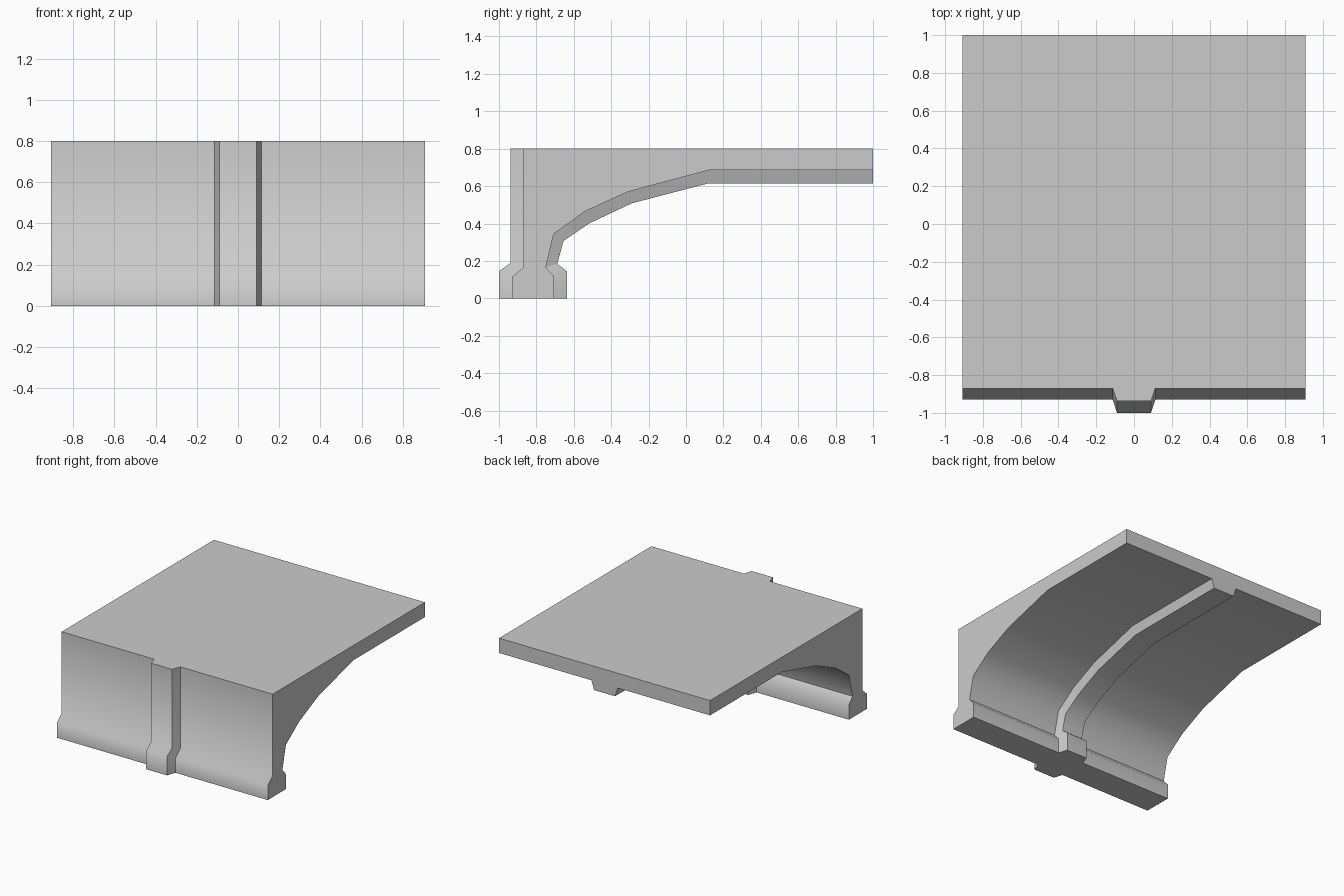
import bpy
import bmesh
import math

cube = bpy.data.objects.get("Cube")
if cube:
    bpy.data.objects.remove(cube, do_unlink=True)

stone = bpy.data.materials.new("grey_stone")
stone.use_nodes = True
colour = (0.6, 0.6, 0.6, 1)
stone.diffuse_color = colour
stone.node_tree.nodes["Principled BSDF"].inputs["Base Color"].default_value = colour

# Side profiles (y, z): foot front, wall, roof slab, arched underside, foot back
WALL = [(-0.93, 0), (-0.93, 0.115), (-0.87, 0.165), (-0.87, 0.8),
        (1, 0.8), (1, 0.685), (0.12, 0.685), (-0.31, 0.57), (-0.54, 0.465),
        (-0.707, 0.345), (-0.75, 0.165), (-0.705, 0.115), (-0.705, 0)]
RIB = [(-1, 0), (-1, 0.145), (-0.937, 0.19), (-0.937, 0.8),
       (1, 0.8), (1, 0.615), (0.12, 0.615), (-0.29, 0.508), (-0.515, 0.402),
       (-0.655, 0.307), (-0.688, 0.185), (-0.635, 0.143), (-0.635, 0)]
ANKLE = 10  # inner corner above the back of the foot stays crisp

# Sections across the width; the rib has bevelled flanks
HALF_WIDTH, RIB_BASE, RIB_FACE = 0.907, 0.113, 0.09
sections = [(-HALF_WIDTH, WALL), (-RIB_BASE, WALL), (-RIB_FACE, RIB),
            (RIB_FACE, RIB), (RIB_BASE, WALL), (HALF_WIDTH, WALL)]

bm = bmesh.new()
rings = [[bm.verts.new((x, y, z)) for y, z in profile] for x, profile in sections]
count = len(WALL)

# Skin between neighbouring sections, then close both ends
for a, b in zip(rings, rings[1:]):
    for i in range(count):
        j = (i + 1) % count
        bm.faces.new((a[i], a[j], b[j], b[i]))
bm.faces.new(rings[0])
bm.faces.new(rings[-1])
bmesh.ops.recalc_face_normals(bm, faces=bm.faces)

# Smooth the gentle bends, keep corners sharp
for face in bm.faces:
    face.smooth = True
for edge in bm.edges:
    edge.smooth = edge.calc_face_angle(0) < math.radians(58)
for a, b in zip(rings, rings[1:]):
    bm.edges.get((a[ANKLE], b[ANKLE])).smooth = False

mesh = bpy.data.meshes.new("vaulted_wall_segment")
bm.to_mesh(mesh)
bm.free()
mesh.materials.append(stone)
segment = bpy.data.objects.new("vaulted_wall_segment", mesh)
bpy.context.collection.objects.link(segment)
